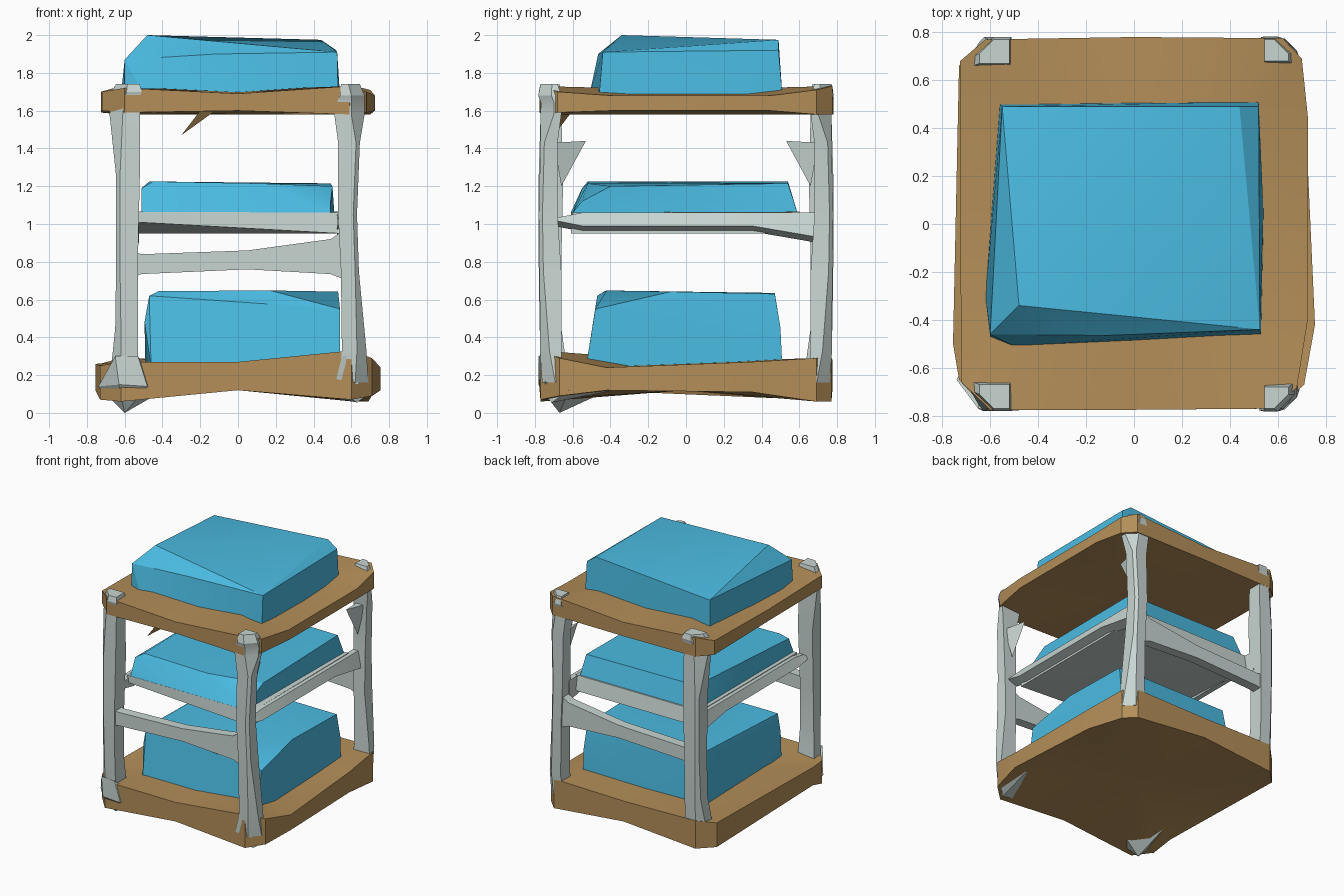
import bpy, bmesh


def material(name, rgb):
    m = bpy.data.materials.new(name)
    m.diffuse_color = (*rgb, 1)
    return m


BLUE = material("blue", (0.07, 0.50, 0.76))
BROWN = material("brown", (0.46, 0.275, 0.10))
GREY = material("pale grey", (0.58, 0.67, 0.645))


def finish(name, bm, mat):
    bmesh.ops.recalc_face_normals(bm, faces=bm.faces[:])
    me = bpy.data.meshes.new(name)
    bm.to_mesh(me)
    bm.free()
    me.materials.append(mat)
    ob = bpy.data.objects.new(name, me)
    bpy.context.collection.objects.link(ob)
    # soft shading over shallow facets only
    bpy.ops.object.select_all(action='DESELECT')
    bpy.context.view_layer.objects.active = ob
    ob.select_set(True)
    bpy.ops.object.shade_smooth_by_angle(angle=0.4)
    return ob


def hull(name, pts, mat):
    """Faceted solid around a handful of points."""
    bm = bmesh.new()
    for p in pts:
        bm.verts.new(p)
    bmesh.ops.convex_hull(bm, input=bm.verts[:])
    loose = [v for v in bm.verts if not v.link_faces]
    bmesh.ops.delete(bm, geom=loose, context='VERTS')
    return finish(name, bm, mat)


def loft(name, rings, mat):
    """Skin a list of equal-length vertex rings and cap the ends."""
    bm = bmesh.new()
    vs = [[bm.verts.new(p) for p in r] for r in rings]
    for a, b in zip(vs, vs[1:]):
        n = len(a)
        for i in range(n):
            bm.faces.new((a[i], a[(i + 1) % n], b[(i + 1) % n], b[i]))
    bm.faces.new(vs[0])
    bm.faces.new(vs[-1])
    return finish(name, bm, mat)


def board(name, outline, low, high):
    """Slab whose outline points are (x, y, z_bottom, z_top)."""
    bm = bmesh.new()
    b = [bm.verts.new((x, y, z0)) for x, y, z0, z1 in outline]
    t = [bm.verts.new((x, y, z1)) for x, y, z0, z1 in outline]
    cb, ct = bm.verts.new((0, 0, low)), bm.verts.new((0, 0, high))
    n = len(outline)
    for i in range(n):
        j = (i + 1) % n
        bm.faces.new((b[i], b[j], t[j], t[i]))
        bm.faces.new((t[i], t[j], ct))
        bm.faces.new((b[j], b[i], cb))
    return finish(name, bm, BROWN)


# boards
board("bottom_board", [
    (-0.62, -0.77, 0.06, 0.27), (0, -0.775, 0.12, 0.27), (0.60, -0.77, 0.07, 0.33),
    (0.71, -0.67, 0.09, 0.29), (0.755, -0.42, 0.12, 0.24), (0.72, 0.35, 0.11, 0.27),
    (0.69, 0.69, 0.06, 0.29), (0.61, 0.77, 0.06, 0.29), (0, 0.775, 0.12, 0.28),
    (-0.62, 0.77, 0.07, 0.29), (-0.73, 0.66, 0.07, 0.26), (-0.755, -0.50, 0.12, 0.26),
    (-0.73, -0.65, 0.07, 0.25)], 0.12, 0.27)
board("top_board", [
    (-0.60, -0.775, 1.59, 1.72), (0, -0.775, 1.60, 1.69), (0.59, -0.77, 1.58, 1.73),
    (0.68, -0.68, 1.59, 1.70), (0.725, -0.40, 1.60, 1.68), (0.725, 0.45, 1.60, 1.68),
    (0.70, 0.69, 1.58, 1.71), (0.62, 0.775, 1.58, 1.73), (0, 0.78, 1.58, 1.69),
    (-0.62, 0.77, 1.58, 1.73), (-0.725, 0.68, 1.59, 1.70), (-0.725, 0, 1.60, 1.69),
    (-0.72, -0.66, 1.60, 1.70)], 1.58, 1.71)
# splinter below the top board
hull("board_splinter", [(-0.30, -0.70, 1.47), (-0.12, -0.68, 1.60),
                        (-0.20, -0.72, 1.60), (-0.14, -0.60, 1.60)], BROWN)

# corner posts: (z, inner x, outer x, inner y, outer y, corner cut)
left = [(0.16, 0.53, 0.68, 0.62, 0.76, 0.06), (0.45, 0.53, 0.65, 0.66, 0.775, 0.03),
        (0.80, 0.53, 0.645, 0.66, 0.78, 0.02), (1.25, 0.52, 0.645, 0.65, 0.78, 0.02),
        (1.58, 0.52, 0.68, 0.66, 0.77, 0.07), (1.66, 0.52, 0.67, 0.66, 0.768, 0.07),
        (1.70, 0.51, 0.67, 0.66, 0.78, 0.08), (1.742, 0.52, 0.645, 0.67, 0.77, 0.06)]
right = [(0.16, 0.53, 0.69, 0.65, 0.762, 0.07), (0.33, 0.55, 0.68, 0.66, 0.773, 0.05),
         (0.75, 0.545, 0.64, 0.66, 0.775, 0.02), (1.05, 0.53, 0.63, 0.68, 0.78, 0.02),
         (1.43, 0.53, 0.645, 0.68, 0.77, 0.02), (1.58, 0.51, 0.67, 0.66, 0.77, 0.07),
         (1.64, 0.52, 0.67, 0.66, 0.768, 0.07), (1.68, 0.54, 0.67, 0.66, 0.782, 0.07),
         (1.742, 0.545, 0.645, 0.68, 0.77, 0.06)]
for side, sx, prof in (("left", -1, left), ("right", 1, right)):
    for end, sy in (("front", -1), ("back", 1)):
        rings = [[(sx * a, sy * c, z), (sx * b, sy * c, z), (sx * b, sy * (d - k), z),
                  (sx * (b - k), sy * d, z), (sx * a, sy * d, z)]
                 for z, a, b, c, d, k in prof]
        loft(f"{end}_{side}_post", rings, GREY)
        if side == "right":
            # torn bracket on the right posts
            hull(f"{end}_post_bracket", [
                (0.57, sy * 0.53, 1.44), (0.55, sy * 0.70, 1.43), (0.62, sy * 0.70, 1.43),
                (0.58, sy * 0.66, 1.20), (0.58, sy * 0.62, 1.33)], GREY)

# feet poking through the bottom board
hull("front_left_foot", [(-0.60, -0.67, 0), (-0.74, -0.65, 0.14), (-0.48, -0.778, 0.14),
     (-0.63, -0.78, 0.15), (-0.62, -0.42, 0.115), (-0.40, -0.62, 0.115),
     (-0.53, -0.78, 0.30), (-0.65, -0.77, 0.30)], GREY)
hull("front_right_foot", [(0.63, -0.71, 0.055), (0.72, -0.62, 0.12), (0.36, -0.70, 0.11),
     (0.66, -0.40, 0.115), (0.56, -0.76, 0.10)], GREY)
# grey plate on the front of the right foot
hull("front_right_foot_patch", [(0.52, -0.778, 0.18), (0.64, -0.745, 0.15),
     (0.63, -0.755, 0.32), (0.55, -0.778, 0.30), (0.58, -0.70, 0.22)], GREY)

# front and back rails
for end, sy in (("front", -1), ("back", 1)):
    sections = [(-0.58, 0.71, 0.86), (-0.51, 0.735, 0.84), (0.05, 0.76, 0.86),
                (0.49, 0.735, 0.92), (0.58, 0.70, 0.98)]
    loft(f"{end}_rail", [[(x, sy * 0.69, z0), (x, sy * 0.765, z0),
                          (x, sy * 0.765, z1), (x, sy * 0.69, z1)]
                         for x, z0, z1 in sections], GREY)

# side rails carrying the middle shelf
for side, sx in (("left", -1), ("right", 1)):
    sections = [(-0.70, 0.99, 1.03), (-0.55, 0.96, 1.06), (0.35, 0.96, 1.06),
                (0.70, 0.90, 1.06)]
    loft(f"{side}_rail", [[(sx * 0.525, y, z0), (sx * 0.60, y, z0 + 0.03),
                           (sx * 0.57, y, z1), (sx * 0.525, y, z1)]
                          for y, z0, z1 in sections], GREY)

# middle shelf
hull("middle_shelf", [(-0.54, -0.61, 1.065), (0.54, -0.60, 1.06), (0.54, 0.60, 1.065),
     (-0.54, 0.60, 1.065), (-0.54, -0.61, 1.01), (0.54, -0.61, 0.95),
     (0.54, 0.62, 0.95), (-0.54, 0.62, 0.95)], GREY)

# stored blocks
hull("middle_block", [(-0.51, -0.61, 1.06), (0.49, -0.60, 1.06), (0.51, 0.59, 1.06),
     (-0.51, 0.59, 1.06), (-0.51, -0.55, 1.19), (-0.45, -0.52, 1.225), (0.10, -0.52, 1.215),
     (0.49, -0.55, 1.12), (0.50, -0.40, 1.20), (0.49, 0.54, 1.215), (-0.47, 0.54, 1.225)], BLUE)
hull("bottom_block", [(-0.46, -0.53, 0.24), (0.54, -0.53, 0.24), (0.54, 0.51, 0.24),
     (-0.49, 0.50, 0.24), (-0.495, -0.47, 0.48), (-0.47, -0.47, 0.62), (-0.42, -0.43, 0.645),
     (0.54, -0.48, 0.55), (0.17, -0.42, 0.648), (0.53, -0.08, 0.642),
     (0.53, 0.47, 0.63), (-0.43, 0.47, 0.635), (0.54, 0.50, 0.45)], BLUE)
hull("top_block", [(-0.60, -0.47, 1.68), (-0.62, -0.30, 1.68), (-0.50, -0.51, 1.69),
     (0.53, -0.46, 1.68), (0.54, 0.05, 1.68), (0.52, 0.51, 1.68), (-0.56, 0.50, 1.68),
     (-0.60, -0.46, 1.87), (-0.48, -0.34, 2.0), (-0.12, -0.465, 1.90),
     (0.525, -0.44, 1.91), (0.44, 0.49, 1.975), (0.52, 0.49, 1.92), (-0.55, 0.49, 1.90)], BLUE)
